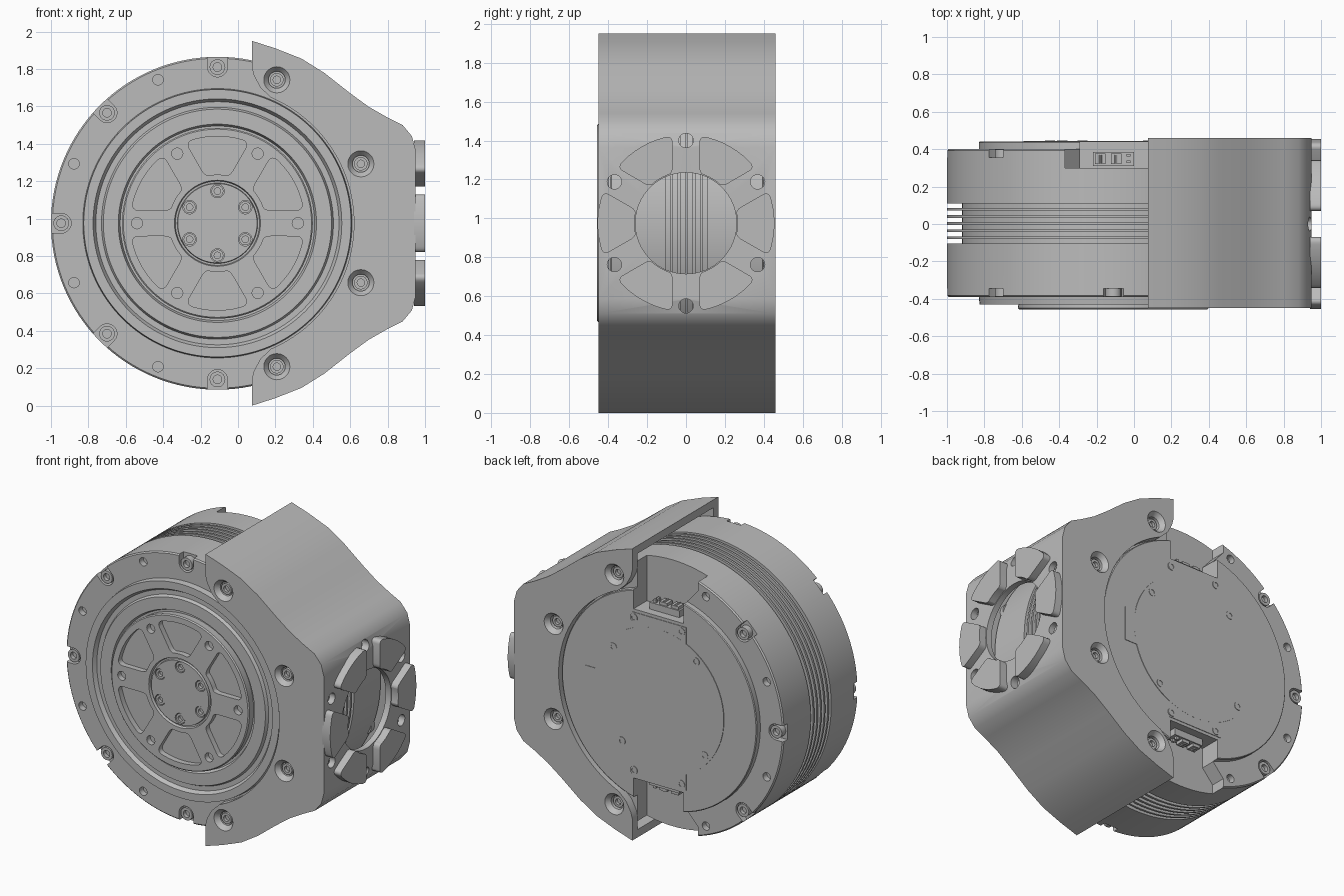
import bpy, bmesh
from math import sin, cos, pi, radians, sqrt
from mathutils import Vector

cube = bpy.data.objects.get("Cube")
if cube:
    bpy.data.objects.remove(cube, do_unlink=True)

CX, CZ, R = -0.11, 0.975, 0.89   # motor axis and radius
BOLT = 0.83                      # radius of the bolt circle

grey = bpy.data.materials.new("satin grey")
grey.use_nodes = True
grey.diffuse_color = (0.5, 0.5, 0.5, 1)
grey.node_tree.nodes["Principled BSDF"].inputs["Base Color"].default_value = (0.5, 0.5, 0.5, 1)


def lathe(bm, profile, x=CX, z=CZ, n=24):
    """Revolve (radius, y) points about an axis along y."""
    start = len(bm.verts)
    vs = [bm.verts.new((x + r, y, z)) for r, y in profile]
    es = [bm.edges.new(p) for p in zip(vs, vs[1:])]
    bmesh.ops.spin(bm, geom=vs + es, cent=(x, 0, z), axis=(0, 1, 0), angle=2 * pi, steps=n)
    bmesh.ops.remove_doubles(bm, verts=list(bm.verts)[start:], dist=1e-5)


def prism(bm, pts, lo, hi, axis="y", bevel=0):
    """Extrude an outline along y (points x, z) or x (points y, z)."""
    def put(p, t):
        return (p[0], t, p[1]) if axis == "y" else (t, p[0], p[1])
    a = [bm.verts.new(put(p, lo)) for p in pts]
    b = [bm.verts.new(put(p, hi)) for p in pts]
    bm.faces.new(a)
    bm.faces.new(b[::-1])
    n = len(pts)
    for i in range(n):
        j = (i + 1) % n
        bm.faces.new((a[j], a[i], b[i], b[j]))
    if bevel:
        bm.normal_update()
        es = [bm.edges.get(e) for e in zip(a, b)]
        es = [e for e in es if e.calc_face_angle() > 0.6]
        bmesh.ops.bevel(bm, geom=es, offset=bevel, segments=4, profile=0.5, affect="EDGES")


def box(bm, x0, x1, y0, y1, z0, z1):
    prism(bm, [(x0, z0), (x1, z0), (x1, z1), (x0, z1)], y0, y1)


def ring(c, r, n=24):
    return [(c[0] + r * cos(2 * pi * i / n), c[1] + r * sin(2 * pi * i / n)) for i in range(n)]


def polar(deg, r, c=(CX, CZ)):
    return c[0] + r * cos(radians(deg)), c[1] + r * sin(radians(deg))


def turned(pts, deg, c):
    s, k = sin(radians(deg)), cos(radians(deg))
    return [(c[0] + u * k - v * s, c[1] + u * s + v * k) for u, v in pts]


def wedge(deg, c, r0, r1, gap=0.07):
    """Ring sector with parallel spoke gaps on both sides."""
    pts = []
    for r, way in ((r0, 1), (r1, -1)):
        half = pi / 6 - (gap / r)
        arc = [(r * cos(t), r * sin(t)) for t in [half * k / 4 for k in range(-4, 5)]]
        pts += arc[::way]
    return turned(pts, deg, c)


def finish(bm, name):
    bmesh.ops.recalc_face_normals(bm, faces=bm.faces)
    me = bpy.data.meshes.new(name)
    bm.to_mesh(me)
    bm.free()
    me.materials.append(grey)
    ob = bpy.data.objects.new(name, me)
    bpy.context.collection.objects.link(ob)
    return ob


def activate(ob):
    bpy.ops.object.select_all(action="DESELECT")
    ob.select_set(True)
    bpy.context.view_layer.objects.active = ob


def carve(ob, bm):
    tool = finish(bm, "cutter")
    tool.hide_render = True
    mod = ob.modifiers.new("carve", "BOOLEAN")
    mod.operation, mod.solver, mod.object = "DIFFERENCE", "EXACT", tool
    activate(ob)
    bpy.ops.object.modifier_apply(modifier=mod.name)
    bpy.data.objects.remove(tool, do_unlink=True)


def screw(bm, x, z, face, s, r, h=0.04):
    """Socket-head screw whose head ends at y = face, pointing along s."""
    b, d = face - s * h, face - s * h * 0.5
    lathe(bm, [(0, b), (r, b), (r, face), (r * 0.55, face), (r * 0.55, d), (0, d)], x, z, 18)


# Motor housing with cooling fins and stepped front rings
fins = []
for k in range(6):
    y = 0.11 - 0.0383 * k
    fins += [(R, y), (0.81, y), (0.81, y - 0.024), (R, y - 0.024)]
bm = bmesh.new()
lathe(bm, [(0, 0.4), (R - 0.008, 0.4), (R, 0.392)] + fins + [
    (R, -0.382), (R - 0.008, -0.39), (0.72, -0.39), (0.715, -0.43), (0.665, -0.43),
    (0.65, -0.405), (0.62, -0.405), (0.61, -0.425), (0.53, -0.425), (0.52, -0.4), (0, -0.4)], n=128)
housing = finish(bm, "motor_housing")

# Rim notches and holes on both faces
bm = bmesh.new()
arc = [(0.835 + 0.053 * cos(t), 0.053 * sin(t)) for t in [pi / 2 + pi * i / 10 for i in range(11)]]
slot = [(1, -0.053), (1, 0.053)] + arc
for s, face, angles in ((-1, -0.39, (90, 135, 180, 225, 270)), (1, 0.4, (135, 180, 225))):
    for a in angles:
        prism(bm, turned(slot, a, (CX, CZ)), face - s * 0.045, face + s * 0.1)
    for a in (112.5, 157.5, 202.5, 247.5):
        prism(bm, ring(polar(a, BOLT), 0.028, 16), face - s * 0.04, face + s * 0.1)
carve(housing, bm)


def connector_bays():
    bm = bmesh.new()
    bay = [(-0.29, 0.565), (0.08, 0.565), (0.08, 1), (-0.37, 1), (-0.37, 0.79), (-0.29, 0.7)]
    for m in (1, -1):
        prism(bm, [(x, CZ + m * z) for x, z in bay], 0.3, 0.6)
    return bm


carve(housing, connector_bays())

# Rear cover with its thin access plate
bm = bmesh.new()
lathe(bm, [(0, 0.395), (0.72, 0.395), (0.72, 0.435), (0.715, 0.44), (0, 0.44)], n=96)
cover = finish(bm, "rear_cover")
carve(cover, connector_bays())
bm = bmesh.new()
lathe(bm, [(0, 0.438), (0.48, 0.438), (0.48, 0.444), (0, 0.444)], n=64)
box(bm, -0.31, 0.09, 0.438, 0.4435, 0.43, 1.52)
box(bm, 0.2, 0.44, 0.438, 0.4435, 0.84, 1.07)
plate = finish(bm, "access_plate")

# Connectors in the bays
bm = bmesh.new()
for m in (1, -1):
    z0, z1, z2 = (CZ + m * v for v in (0.56, 0.61, 0.63))
    box(bm, -0.22, 0, 0.31, 0.385, min(z0, z1), max(z0, z1))
    for x in (-0.18, -0.095):
        lathe(bm, [(0, 0.325), (0.008, 0.325), (0.008, 0.37), (0, 0.37)], x, z2, 8)
        box(bm, x - 0.028, x + 0.028, 0.32, 0.376, min(z1, z2), max(z1, z2))
    for y in (0.325, 0.36):
        box(bm, -0.04, -0.02, y, y + 0.015, min(z1, z2), max(z1, z2))
connectors = finish(bm, "connectors")

# Output disc with pockets, dowel holes and hub groove
bm = bmesh.new()
lathe(bm, [(0, -0.39), (0.505, -0.39), (0.51, -0.45), (0.503, -0.457), (0.23, -0.457),
           (0.225, -0.44), (0.215, -0.44), (0.212, -0.455), (0, -0.455)], n=96)
disc = finish(bm, "output_disc")
bm = bmesh.new()
for k in range(6):
    prism(bm, wedge(30 + 60 * k, (CX, CZ), 0.26, 0.465), -0.5, -0.42, bevel=0.035)
    prism(bm, ring(polar(60 * k, 0.43), 0.03, 16), -0.5, -0.42)
    prism(bm, ring(polar(30 + 60 * k, 0.172), 0.036, 18), -0.5, -0.43)
carve(disc, bm)

# Bracket shell: outline mirrored about the motor axis height
half = [(0.075, 0.975), (0.2, 0.935), (0.34, 0.88), (0.46, 0.805), (0.6, 0.695), (0.7, 0.622),
        (0.8, 0.565), (0.88, 0.525), (0.93, 0.465), (0.95, 0.39)]


def mirrored(pts):
    return [(x, CZ + z) for x, z in pts] + [(x, CZ - z) for x, z in pts[::-1]]


bm = bmesh.new()
prism(bm, mirrored(half), -0.45, 0.46)
bracket = finish(bm, "bracket")
bm = bmesh.new()
prism(bm, mirrored([(x - 0.04, z - 0.04) for x, z in half]), -0.395, 0.405)
carve(bracket, bm)
bm = bmesh.new()
prism(bm, ring((CX, CZ), 0.73, 128), -0.7, 0.7)
for a in (-67.5, -22.5, 22.5, 67.5):
    prism(bm, ring(polar(a, BOLT), 0.07), -0.7, 0.7)
carve(bracket, bm)
bm = bmesh.new()
for m in (1, -1):
    corner = [(0, 0.6), (0.19, 0.6), (0.18, 0.668), (0.12, 0.725), (0.085, 0.79), (0.07, 0.85), (0, 0.85)]
    prism(bm, [(x, CZ + m * z) for x, z in corner], -0.7, 0.7)
carve(bracket, bm)

# Side opening, its bolt holes and the raised pads around it
bm = bmesh.new()
prism(bm, ring((0, CZ), 0.26, 64), 0.85, 1.1, "x")
for k in range(6):
    prism(bm, ring(polar(30 + 60 * k, 0.425, (0, CZ)), 0.037, 20), 0.85, 1.1, "x")
carve(bracket, bm)
bm = bmesh.new()
for k in range(6):
    prism(bm, wedge(60 * k, (0, CZ), 0.265, 0.455), 0.94, 1, "x", bevel=0.03)
pads = finish(bm, "side_pads")

# Countersunk bracket seats
bm = bmesh.new()
for s, face in ((-1, -0.45), (1, 0.46)):
    for a in (-67.5, -22.5, 22.5, 67.5):
        x, z = polar(a, BOLT)
        low = s * 0.4
        lathe(bm, [(0, s * 0.37), (0.07, s * 0.37), (0.07, face), (0.045, face - s * 0.03),
                   (0.045, low), (0, low)], x, z)
        screw(bm, x, z, s * 0.42, s, 0.036)
seats = finish(bm, "bracket_screws")

# Remaining screws: rim, hub and rear cover
bm = bmesh.new()
for s, face, angles in ((-1, -0.387, (90, 135, 180, 225, 270)), (1, 0.397, (135, 180, 225))):
    for a in angles:
        screw(bm, *polar(a, 0.835), face, s, 0.042, 0.05)
for k in range(6):
    screw(bm, *polar(30 + 60 * k, 0.172), -0.45, -1, 0.032)
for k in range(4):
    screw(bm, *polar(39 + 90 * k, 0.435), 0.447, 1, 0.027, 0.02)
for dx in (-0.175, 0.175):
    for dz in (-0.51, 0.51):
        screw(bm, CX + 0.01 + dx, CZ + dz, 0.447, 1, 0.027, 0.02)
screws = finish(bm, "cap_screws")

for ob in (housing, cover, plate, connectors, disc, bracket, pads, seats, screws):
    activate(ob)
    bpy.ops.object.shade_smooth_by_angle(angle=radians(30))
